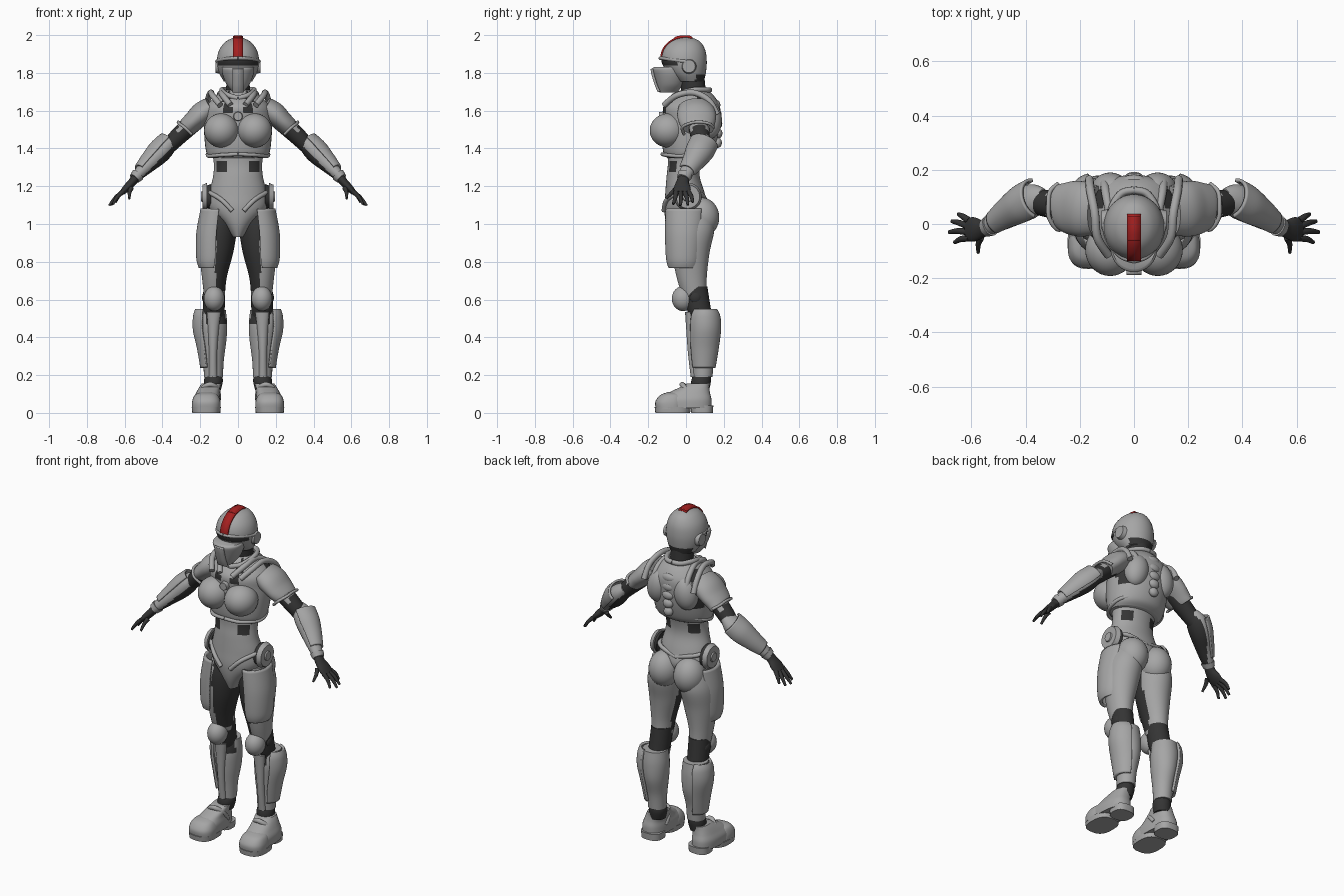
import bpy
import bmesh
import math
from mathutils import Vector, Matrix

cube = bpy.data.objects.get("Cube")
if cube:
    bpy.data.objects.remove(cube)


def material(name, red, green, blue):
    mat = bpy.data.materials.new(name)
    mat.use_nodes = True
    mat.diffuse_color = (red, green, blue, 1)
    shader = next(n for n in mat.node_tree.nodes if n.type == "BSDF_PRINCIPLED")
    shader.inputs["Base Color"].default_value = (red, green, blue, 1)
    shader.inputs["Roughness"].default_value = .6
    return mat


ARMOUR = material("light grey armour", .38, .38, .38)
SUIT = material("dark undersuit", .035, .035, .035)
RED = material("red crest", .38, .015, .015)


def sides(both):
    return (("left_", 1), ("right_", -1)) if both else (("", 1),)


def emit(name, fill, mats, paint=None, both=False, thick=0):
    """Make one object, or a mirrored left and right pair."""
    for prefix, side in sides(both):
        bm = bmesh.new()
        fill(bm)
        for face in bm.faces:
            face.smooth = True
            if paint and paint(face.calc_center_median()):
                face.material_index = 1
        if side < 0:
            bmesh.ops.scale(bm, vec=(-1, 1, 1), verts=bm.verts)
            bmesh.ops.reverse_faces(bm, faces=bm.faces)
        mesh = bpy.data.meshes.new(prefix + name)
        bm.to_mesh(mesh)
        bm.free()
        mesh.set_sharp_from_angle(angle=math.radians(40))
        for mat in mats:
            mesh.materials.append(mat)
        obj = bpy.data.objects.new(prefix + name, mesh)
        bpy.context.collection.objects.link(obj)
        if thick:
            shell = obj.modifiers.new("thickness", "SOLIDIFY")
            shell.thickness = thick
            shell.offset = 0


def spline(rows, steps=6):
    """Smooth a short list of sections."""
    rows = [Vector(row) for row in rows]
    ends = [rows[0]] + rows + [rows[-1]]
    result = []
    for a, b, c, d in zip(ends, ends[1:], ends[2:], ends[3:]):
        for i in range(steps):
            t = i / steps
            result.append(b + (c - a) * (t / 2) + (a * 2 - b * 5 + c * 4 - d) * (t * t / 2)
                          + (b * 3 - a - c * 3 + d) * (t ** 3 / 2))
    return result + [rows[-1]]


def loft(name, rows, mats, flat=True, arc=None, square=1, **options):
    """Rows run upward: x, y, z, sideways radius, front radius.
    Angles start at the front and turn to the outer side."""
    rings = spline(rows)
    count = 40
    start, stop = arc or (0, 360)

    def bend(v):
        return math.copysign(abs(v) ** square, v)

    def fill(bm):
        loops = []
        for i, row in enumerate(rings):
            ahead = rings[min(i + 1, len(rings) - 1)]
            behind = rings[max(i - 1, 0)]
            along = Vector((0, 0, 1)) if flat else Vector((ahead - behind)[:3]).normalized()
            front = Vector((0, -1, 0))
            front = (front - along * front.dot(along)).normalized()
            outer = along.cross(front)
            loop = []
            for k in range(count + bool(arc)):
                a = math.radians(start + (stop - start) * k / count)
                loop.append(bm.verts.new(Vector(row[:3]) + outer * row[3] * bend(math.sin(a))
                                         + front * row[4] * bend(math.cos(a))))
            loops.append(loop)
        for low, high in zip(loops, loops[1:]):
            for k in range(count):
                n = (k + 1) % len(low)
                bm.faces.new((low[k], low[n], high[n], high[k]))
        if not arc:
            bm.faces.new(loops[0][::-1])
            bm.faces.new(loops[-1])

    emit(name, fill, mats, **options)


def ball(name, place, radii, mats, turn=0, **options):
    matrix = Matrix.Translation(place) @ Matrix.Rotation(turn, 4, "Y") @ Matrix.Diagonal((*radii, 1))
    emit(name, lambda bm: bmesh.ops.create_uvsphere(
        bm, u_segments=32, v_segments=20, radius=1, matrix=matrix), mats, **options)


def disc(name, place, radius, depth, mats, axis="Y", **options):
    matrix = Matrix.Translation(place) @ Matrix.Rotation(math.pi / 2, 4, axis)
    emit(name, lambda bm: bmesh.ops.create_cone(
        bm, cap_ends=True, segments=32, radius1=radius, radius2=radius * .85,
        depth=depth, matrix=matrix), mats, **options)


def ribbon(name, profile, half, thick, mats, **options):
    """A strip following a y, z profile, centred on x."""
    def fill(bm):
        pairs = [[bm.verts.new((x, y, z)) for x in (-half, half)] for y, z in spline(profile)]
        for (a, b), (c, d) in zip(pairs, pairs[1:]):
            bm.faces.new((a, b, d, c))
    emit(name, fill, mats, thick=thick, **options)


def rope(name, points, radius, mat, both=True):
    """A round trim following a smooth path."""
    for prefix, side in sides(both):
        curve = bpy.data.curves.new(prefix + name, "CURVE")
        curve.dimensions = "3D"
        curve.bevel_depth = radius
        curve.use_fill_caps = True
        path = spline(points)
        line = curve.splines.new("POLY")
        line.points.add(len(path) - 1)
        for point, (x, y, z) in zip(line.points, path):
            point.co = (x * side, y, z, 1)
        curve.materials.append(mat)
        bpy.context.collection.objects.link(bpy.data.objects.new(prefix + name, curve))


BOTH = [ARMOUR, SUIT]

# Torso
loft("pelvis_and_waist", [(0, -.03, .93, .025, .05), (0, -.02, 1, .075, .085), (0, 0, 1.08, .15, .115),
     (0, -.005, 1.16, .152, .105), (0, -.015, 1.25, .132, .088), (0, -.01, 1.32, .128, .086),
     (0, 0, 1.4, .14, .1)], BOTH, paint=lambda p: 1.27 < p.z < 1.34 and .06 < abs(p.x) < .115)
loft("chest", [(0, 0, 1.35, .15, .1), (0, .01, 1.38, .168, .13), (0, .02, 1.46, .178, .148),
     (0, .03, 1.55, .18, .15), (0, .03, 1.62, .17, .15), (0, .04, 1.67, .125, .115),
     (0, .045, 1.71, .08, .07)], BOTH,
     paint=lambda p: (abs(p.x) > .1 and p.y > .06 and 1.46 < p.z < 1.68) or (p.z > 1.59 and p.y < -.02 and .04 < abs(p.x) < .08))
ball("breast_plate", (.088, -.095, 1.495), (.092, .097, .09), [ARMOUR], both=True)
rope("chest_rim", [(0, -.125, 1.37), (.09, -.105, 1.365), (.155, -.02, 1.36), (.15, .06, 1.38),
     (.08, .12, 1.4), (0, .14, 1.41)], .01, ARMOUR)
disc("sternum_boss", (0, -.128, 1.57), .026, .03, [ARMOUR], "X")
ball("shoulder_blade", (.088, .125, 1.55), (.07, .065, .1), [ARMOUR], turn=-.2, both=True)
for i in range(5):
    z = 1.43 + i * .05
    ball("spine_plate", (0, .168 + .004 * i - .0015 * i * i, z), (.028 + .004 * i, .022, .027), [ARMOUR])
for name, x in (("inner", .09), ("outer", .145)):
    rope(name + "_shoulder_strap", [(x + .02, .165, 1.58), (x + .015, .12, 1.655), (x, .04, 1.695),
         (x - .01, -.05, 1.68), (x - .05, -.115, 1.63)], .016, ARMOUR)
rope("collar", [(0, -.075, 1.665), (.06, -.05, 1.685), (.085, .04, 1.71), (.05, .11, 1.71), (0, .125, 1.71)],
     .014, ARMOUR)
rope("hip_belt", [(.03, -.118, 1.07), (.09, -.1, 1.13), (.155, -.02, 1.17), (.12, .075, 1.16), (0, .1, 1.13)],
     .012, ARMOUR)
ball("buttock", (.083, .082, 1.035), (.088, .094, .105), [ARMOUR], both=True)
disc("hip_disc", (.176, .01, 1.145), .073, .026, [ARMOUR], both=True)
disc("hip_disc_backing", (.158, .01, 1.145), .066, .03, [SUIT], both=True)
disc("hip_disc_cap", (.19, .01, 1.145), .03, .012, [ARMOUR], both=True)

# Head
loft("neck", [(0, .045, 1.62, .075, .075), (0, .04, 1.7, .064, .066), (0, .03, 1.8, .06, .065)], [SUIT])
loft("helmet", [(0, .025, 1.755, .075, .07), (0, .005, 1.8, .1, .1), (0, -.01, 1.86, .112, .12),
     (0, -.01, 1.92, .1, .112), (0, -.005, 1.965, .066, .08), (0, 0, 1.988, .02, .03)], BOTH,
     paint=lambda p: (1.835 < p.z < 1.868 and p.y < -.05) or (p.z < 1.79 and p.y > .05))
rope("brow_ridge", [(0, -.137, 1.878), (.05, -.118, 1.876), (.095, -.06, 1.868), (.112, 0, 1.86)], .009, ARMOUR)
loft("face_mask", [(0, -.095, 1.695, .025, .045), (0, -.085, 1.735, .058, .068), (0, -.085, 1.785, .08, .084),
     (0, -.09, 1.82, .086, .088), (0, -.085, 1.832, .08, .082)], [ARMOUR])
ribbon("mask_ridge", [(-.142, 1.7), (-.158, 1.735), (-.175, 1.79), (-.181, 1.822)], .028, .014, [ARMOUR])
disc("ear_cover", (.108, .015, 1.835), .04, .022, [ARMOUR], both=True)
ribbon("crest_stripe", [(-.133, 1.872), (-.126, 1.912), (-.104, 1.948), (-.06, 1.98), (0, 1.992), (.035, 1.982)],
       .026, .009, [RED])
ribbon("crest_block", [(-.06, 1.984), (-.02, 1.993), (.028, 1.99)], .022, .012, [RED])

# Arms
loft("shoulder_guard", [(.278, .065, 1.505, .046, .08), (.268, .065, 1.514, .05, .085), (.235, .06, 1.545, .054, .098),
     (.19, .055, 1.585, .062, .102), (.14, .05, 1.62, .055, .09)], [ARMOUR], flat=False, both=True)
rope("shoulder_guard_rim", [(.245, -.01, 1.475), (.282, -.02, 1.51), (.312, .02, 1.533), (.316, .07, 1.54),
     (.31, .12, 1.532), (.28, .148, 1.51)], .008, ARMOUR)
loft("upper_arm", [(.375, .085, 1.4, .038, .045), (.32, .075, 1.46, .046, .05), (.22, .065, 1.55, .05, .06)],
     [SUIT, ARMOUR], flat=False, both=True, paint=lambda p: p.x + p.z > 1.8 and p.x < .32)
loft("forearm", [(.54, -.01, 1.25, .027, .032), (.48, .025, 1.31, .042, .046), (.42, .065, 1.37, .055, .062),
     (.375, .085, 1.415, .05, .062), (.335, .085, 1.455, .03, .045)], BOTH, flat=False, both=True,
     paint=lambda p: p.x + p.z < 1.755)
loft("forearm_plate", [(.51, .005, 1.28, .04, .042), (.46, .04, 1.33, .055, .056), (.41, .07, 1.38, .066, .07),
     (.365, .095, 1.43, .06, .072)], [ARMOUR], flat=False, arc=(20, 190), thick=.012, both=True)
loft("wrist_cuff", [(.548, -.015, 1.24, .03, .034), (.53, -.005, 1.26, .036, .04)], [ARMOUR], flat=False, both=True)
loft("palm", [(.615, -.02, 1.165, .014, .042), (.59, -.02, 1.19, .02, .045), (.56, -.018, 1.222, .022, .033),
     (.53, -.005, 1.26, .025, .028)], [SUIT], flat=False, both=True)
for name, y, tip in (("little", .012, (.648, .036, 1.115)), ("ring", -.01, (.672, .01, 1.1)),
                     ("middle", -.03, (.682, -.03, 1.098)), ("index", -.052, (.662, -.068, 1.105)),
                     ("thumb", -.05, (.575, -.105, 1.135))):
    knuckle = (.565, y, 1.19) if name == "thumb" else (.608, y, 1.172)
    middle = [(a + b) / 2 + .004 for a, b in zip(tip, knuckle)]
    loft(name + "_finger", [(*tip, .006, .007), (*middle, .01, .011), (*knuckle, .013, .013)],
         [SUIT], flat=False, both=True)

# Legs
loft("thigh", [(.125, .045, .62, .055, .065), (.125, .03, .72, .066, .08), (.115, .025, .85, .09, .1),
     (.105, .035, .97, .098, .115), (.09, .04, 1.07, .08, .1)], BOTH, both=True,
     paint=lambda p: .64 < p.z < 1.06 and p.x < .118 and p.y < .05)
loft("thigh_plate", [(.14, -.01, .77, .06, .075), (.135, -.01, .82, .078, .088), (.13, -.005, .95, .083, .098),
     (.115, 0, 1.08, .075, .1)], [ARMOUR], arc=(-10, 140), thick=.016, both=True)
loft("knee_joint", [(.13, .09, .48, .055, .055), (.128, .065, .56, .058, .065), (.125, .045, .67, .058, .068)],
     [SUIT], both=True)
ball("knee_pad", (.126, -.015, .605), (.055, .06, .066), [ARMOUR], both=True)
ball("knee_side_cap", (.175, .05, .61), (.015, .03, .03), [SUIT], both=True)
loft("shin_guard", [(.13, .088, .19, .05, .052), (.13, .09, .28, .055, .06), (.13, .098, .38, .068, .077),
     (.135, .098, .47, .078, .08), (.135, .1, .545, .07, .068)], BOTH, both=True,
     paint=lambda p: p.z > .47 and p.y < .07 and abs(p.x - .13) > .025 and p.x < .17)
loft("calf_plate", [(.135, .092, .24, .058, .06), (.14, .095, .34, .07, .074), (.145, .1, .44, .087, .082),
     (.145, .1, .51, .086, .078), (.15, .1, .548, .07, .06)], [ARMOUR], arc=(30, 165), thick=.014, both=True)
loft("shin_ridge", [(.132, .045, .19, .022, .02), (.132, .035, .32, .022, .025), (.13, .025, .46, .03, .025),
     (.128, .015, .535, .038, .02)], [ARMOUR], both=True)
loft("ankle", [(.135, .075, .12, .044, .048), (.13, .08, .17, .05, .052), (.13, .085, .21, .042, .044)], [SUIT], both=True)

# Boots
loft("boot", [(.165, -.01, .025, .072, .145), (.165, -.01, .07, .072, .145), (.16, .015, .105, .062, .112),
     (.15, .045, .135, .056, .078), (.14, .065, .155, .052, .06)], [ARMOUR], square=.8, both=True)
loft("boot_toe_cap", [(.168, -.085, .02, .076, .075), (.168, -.085, .06, .075, .077), (.168, -.075, .095, .06, .06),
     (.165, -.065, .11, .03, .03)], [ARMOUR], square=.8, both=True)
loft("boot_sole", [(.168, -.07, 0, .074, .092), (.168, -.07, .03, .077, .096)], BOTH, square=.75, both=True)
loft("boot_heel", [(.158, .085, 0, .062, .057), (.158, .085, .04, .064, .06)], BOTH, square=.75, both=True)
rope("boot_strap", [(.105, .05, .07), (.11, .005, .125), (.15, -.02, .15), (.195, .005, .12), (.215, .05, .07)],
     .014, ARMOUR)
